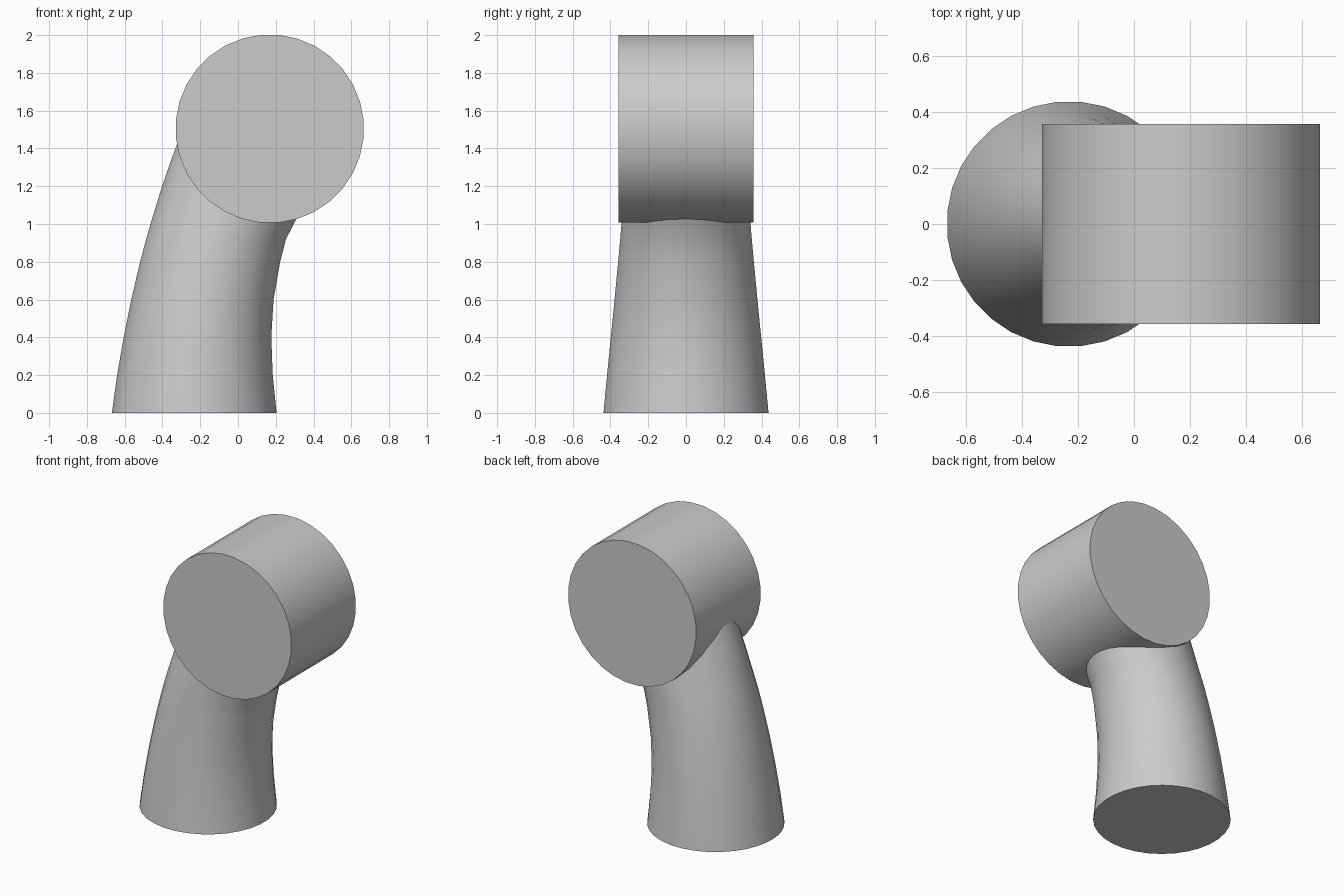
import bpy, bmesh
from math import cos, sin, pi, radians

cube = bpy.data.objects.get("Cube")
if cube:
    bpy.data.objects.remove(cube, do_unlink=True)

grey = bpy.data.materials.new("plain grey")
grey.use_nodes = True
GREY = (0.6, 0.6, 0.6, 1)
grey.diffuse_color = GREY
grey.node_tree.nodes["Principled BSDF"].inputs["Base Color"].default_value = GREY

SIDES = 32


def loft(name, rings):
    """Skin closed rings of points, cap both ends and smooth the sides."""
    bm = bmesh.new()
    loops = [[bm.verts.new(p) for p in ring] for ring in rings]
    for low, high in zip(loops, loops[1:]):
        for i in range(SIDES):
            j = (i + 1) % SIDES
            bm.faces.new((low[i], low[j], high[j], high[i]))
    bm.faces.new(loops[0])
    bm.faces.new(loops[-1])
    bmesh.ops.recalc_face_normals(bm, faces=bm.faces)
    mesh = bpy.data.meshes.new(name)
    bm.to_mesh(mesh)
    bm.free()
    mesh.materials.append(grey)
    obj = bpy.data.objects.new(name, mesh)
    bpy.context.collection.objects.link(obj)
    bpy.ops.object.select_all(action="DESELECT")
    obj.select_set(True)
    bpy.context.view_layer.objects.active = obj
    bpy.ops.object.shade_smooth_by_angle(angle=radians(35))
    return obj


ANGLES = [2 * pi * (i + 0.5) / SIDES for i in range(SIDES)]

# Horizontal drum head lying along y
HEAD_R, HEAD_X, HEAD_Z = 0.499, 0.168, 1.504
loft("drum_head", [[(HEAD_X + HEAD_R * cos(a), y, HEAD_Z + HEAD_R * sin(a))
                    for a in ANGLES] for y in (-0.358, 0.358)])

# Tapered neck bending towards the head: height, left edge, right edge, half depth
NECK = [
    (0, -0.67, 0.206, 0.439),
    (0.2, -0.642, 0.186, 0.42),
    (0.4, -0.607, 0.178, 0.4),
    (0.6, -0.567, 0.19, 0.38),
    (0.8, -0.52, 0.225, 0.361),
    (0.92, -0.488, 0.256, 0.35),
    (1.03, -0.456, 0.312, 0.341),
    (1.2, -0.404, 0.4, 0.328),
    (1.35, -0.352, 0.45, 0.318),
    (1.5, -0.295, 0.47, 0.31),
]
loft("curved_neck", [[((l + r) / 2 + (r - l) / 2 * cos(a), d * sin(a), z)
                      for a in ANGLES] for z, l, r, d in NECK])
